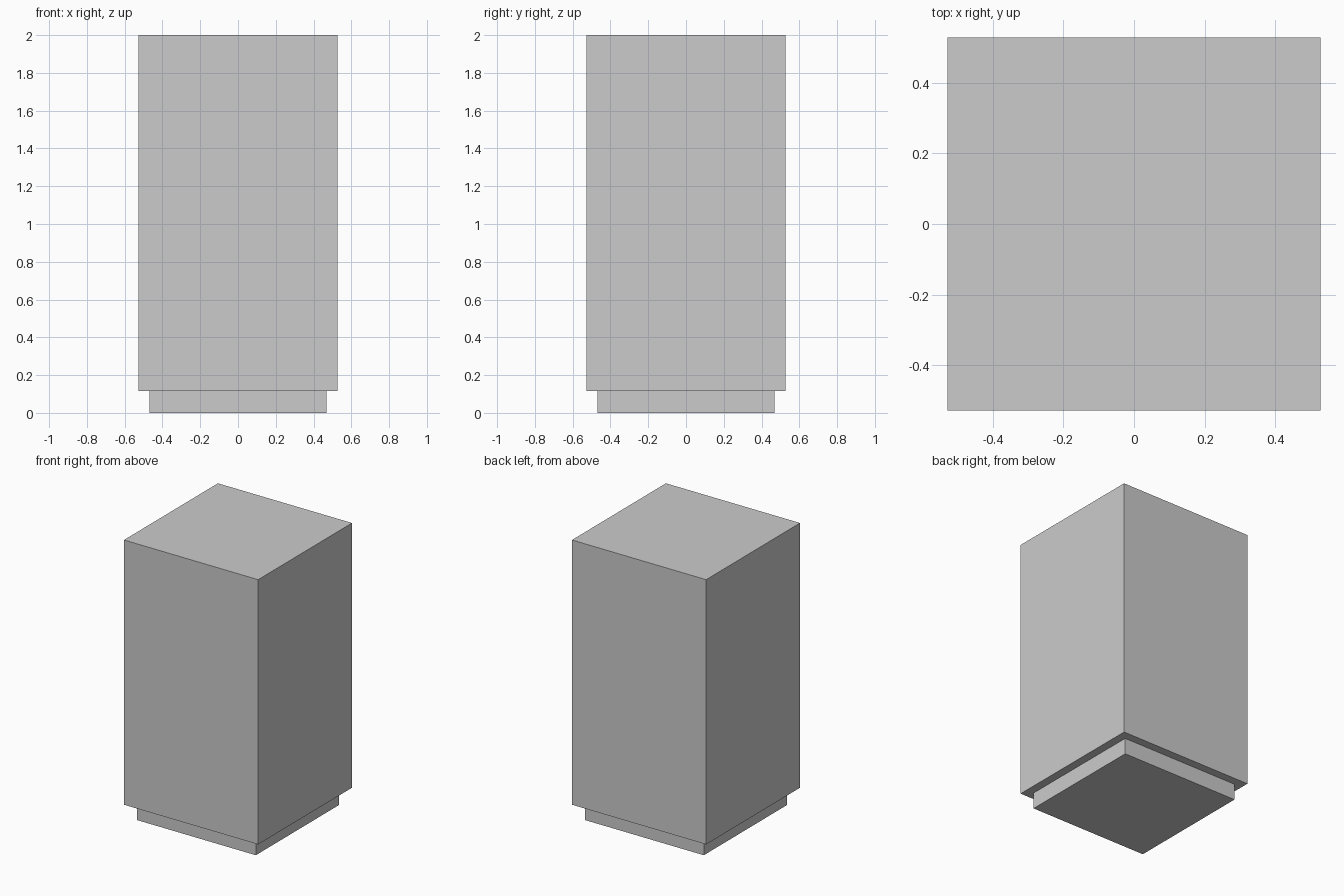
import bpy

if "Cube" in bpy.data.objects:
    bpy.data.objects.remove(bpy.data.objects["Cube"])


def box(name, half, z0, z1):
    """Square box centred on the z axis, between two heights."""
    bpy.ops.mesh.primitive_cube_add(size=1, location=(0, 0, (z0 + z1) / 2))
    ob = bpy.context.object
    ob.name = name
    ob.scale = (2 * half, 2 * half, z1 - z0)
    bpy.ops.object.transform_apply(location=False, rotation=False, scale=True)
    return ob


# Recessed plinth
box("plinth", 0.468, 0.0, 0.116)

# Main cabinet block
box("cabinet_body", 0.528, 0.116, 2.0)
